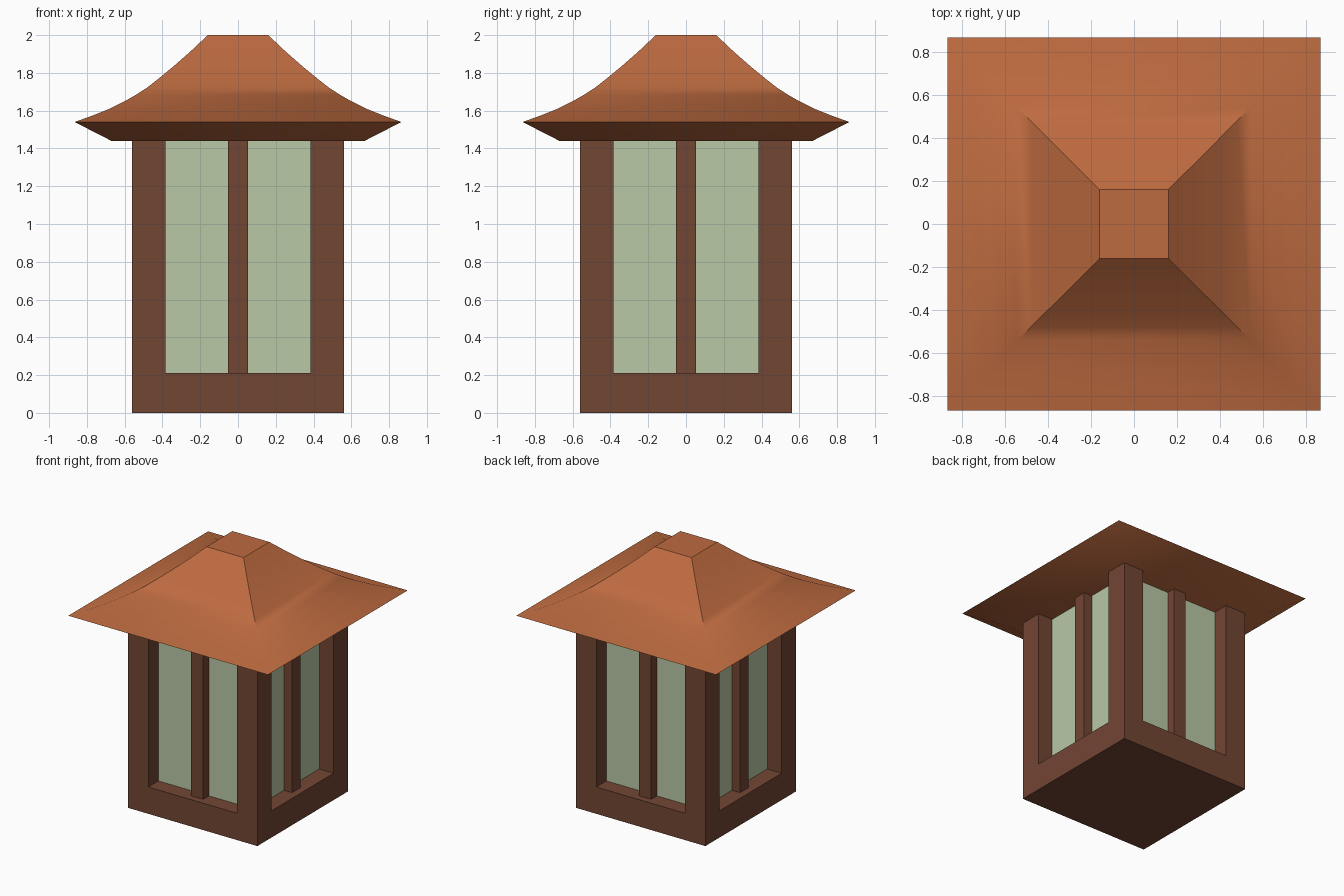
import bpy, bmesh, math

if "Cube" in bpy.data.objects:
    bpy.data.objects.remove(bpy.data.objects["Cube"])

def material(name, rgb):
    m = bpy.data.materials.new(name)
    m.diffuse_color = (*rgb, 1)
    m.use_nodes = True
    m.node_tree.nodes["Principled BSDF"].inputs["Base Color"].default_value = m.diffuse_color
    return m

WOOD = material("dark_wood", (0.171, 0.061, 0.034))
GLASS = material("pale_glass", (0.485, 0.578, 0.38))
ROOF = material("roof_orange", (0.515, 0.147, 0.051))

H, P, SILL, TOP = 0.56, 0.385, 0.21, 1.44   # half width, post inner edge, heights

def box(name, x, y, z, mat=None):
    bpy.ops.mesh.primitive_cube_add(size=1)
    ob = bpy.context.object
    ob.name = name
    for v in ob.data.vertices:
        v.co = [r[0] if c < 0 else r[1] for c, r in zip(v.co, (x, y, z))]
    if mat:
        ob.data.materials.append(mat)
    return ob

# Frame: solid block with a cross-shaped cut that leaves the base and four posts
frame = box("frame", (-H, H), (-H, H), (0, TOP), WOOD)
for x, y in ((P, 1), (1, P)):
    cutter = box("cutter", (-x, x), (-y, y), (SILL, 2))
    mod = frame.modifiers.new("window_cut", 'BOOLEAN')
    mod.operation, mod.solver, mod.object = 'DIFFERENCE', 'EXACT', cutter
    bpy.context.view_layer.objects.active = frame
    bpy.ops.object.modifier_apply(modifier=mod.name)
    bpy.data.objects.remove(cutter)

# Recessed glass box
G = 0.435
box("glass", (-G, G), (-G, G), (SILL, TOP), GLASS)

# Central mullion on each side
for i, side in enumerate(("front", "right", "back", "left")):
    m = box(side + "_mullion", (-0.052, 0.052), (-0.505, -G + 0.01), (SILL, TOP), WOOD)
    m.rotation_euler.z = i * math.pi / 2

# Flared roof: square rings from the flat underside, out to the eave, up to the cap
profile = [(0.67, 1.44), (0.865, 1.54), (0.77, 1.574), (0.68, 1.61), (0.6, 1.65),
           (0.54, 1.684), (0.48, 1.723), (0.42, 1.77), (0.34, 1.836), (0.25, 1.915), (0.16, 2.0)]
bm = bmesh.new()
rings = [[bm.verts.new((sx * r, sy * r, z)) for sx, sy in ((-1, -1), (1, -1), (1, 1), (-1, 1))]
         for r, z in profile]
for a, b in zip(rings, rings[1:]):
    for i in range(4):
        j = (i + 1) % 4
        bm.faces.new((a[i], a[j], b[j], b[i]))
bm.faces.new(rings[0][::-1])
bm.faces.new(rings[-1])
mesh = bpy.data.meshes.new("roof")
bm.to_mesh(mesh)
bm.free()
mesh.materials.append(ROOF)
roof = bpy.data.objects.new("roof", mesh)
bpy.context.collection.objects.link(roof)
bpy.ops.object.select_all(action='DESELECT')
roof.select_set(True)
bpy.context.view_layer.objects.active = roof
bpy.ops.object.shade_smooth_by_angle(angle=math.radians(43))
